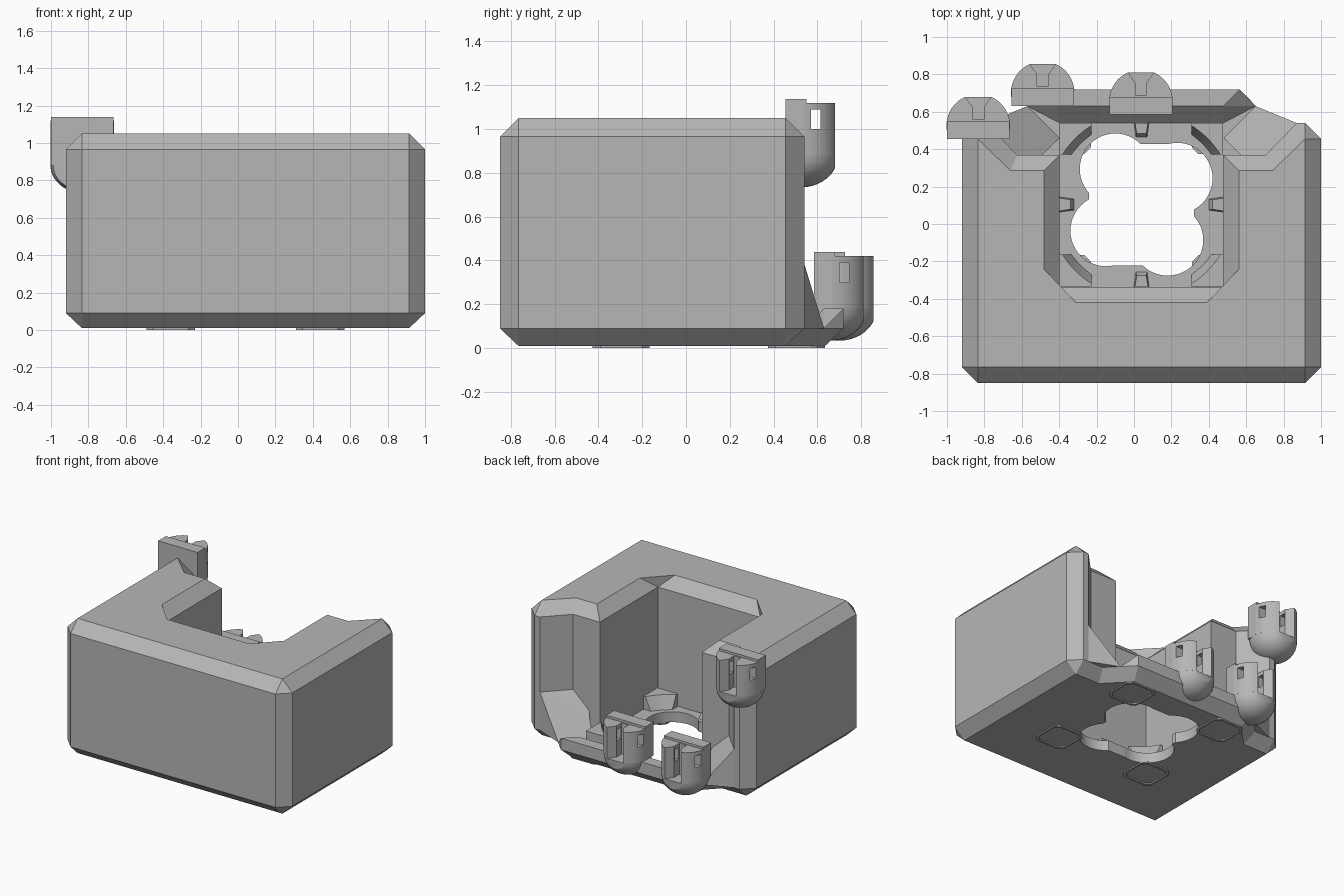
import bpy, bmesh
from math import sin, cos, pi, radians, atan2
from mathutils import Matrix, Vector

if "Cube" in bpy.data.objects:
    bpy.data.objects.remove(bpy.data.objects["Cube"])

GREY = (0.47, 0.47, 0.47, 1)
grey = bpy.data.materials.new("plain grey")
grey.use_nodes = True
grey.diffuse_color = GREY
grey.node_tree.nodes["Principled BSDF"].inputs["Base Color"].default_value = GREY

CX, CY = 0.04, 0.104      # middle of the pocket
FLOOR, CH = 0.09, 0.085   # floor height, chamfer size


def finish(name, bm):
    bmesh.ops.remove_doubles(bm, verts=bm.verts, dist=1e-4)
    bmesh.ops.recalc_face_normals(bm, faces=bm.faces)
    mesh = bpy.data.meshes.new(name)
    bm.to_mesh(mesh)
    bm.free()
    mesh.materials.append(grey)
    ob = bpy.data.objects.new(name, mesh)
    bpy.context.collection.objects.link(ob)
    return ob


def mirrored(half):
    return half + [(-x, y) for x, y in reversed(half)]


def loft(name, rings, at=(CX, 0)):
    """Closed solid through (outline, height) rings of equal length."""
    bm = bmesh.new()
    loops = [[bm.verts.new((x + at[0], y + at[1], z)) for x, y in pts] for pts, z in rings]
    n = len(loops[0])
    for a, b in zip(loops, loops[1:]):
        for i in range(n):
            j = (i + 1) % n
            bm.faces.new((a[i], a[j], b[j], b[i]))
    bm.faces.new(loops[0])
    bm.faces.new(loops[-1])
    return finish(name, bm)


def hull(name, points, at=(CX, 0, 0)):
    bm = bmesh.new()
    for p in points:
        bm.verts.new(Vector(p) + Vector(at))
    res = bmesh.ops.convex_hull(bm, input=bm.verts)
    bmesh.ops.delete(bm, geom=list({g for g in res["geom_interior"] if isinstance(g, bmesh.types.BMVert)}),
                     context='VERTS')
    bmesh.ops.dissolve_limit(bm, angle_limit=0.01, verts=bm.verts, edges=bm.edges)
    return finish(name, bm)


def box(name, x, y, z, at=(CX, 0, 0)):
    return hull(name, [(a, b, c) for a in x for b in y for c in z], at)


def cut(ob, cutters):
    """Subtract the cutters, then remove them."""
    for c in cutters:
        c.hide_render = True
        mod = ob.modifiers.new("cut", 'BOOLEAN')
        mod.operation, mod.solver, mod.object = 'DIFFERENCE', 'EXACT', c
    deps = bpy.context.evaluated_depsgraph_get()
    mesh = bpy.data.meshes.new_from_object(ob.evaluated_get(deps))
    ob.modifiers.clear()
    ob.data = mesh
    for c in cutters:
        bpy.data.objects.remove(c)


# Base slab with chamfered underside
slab_low = [(0.875, -0.765), (0.875, -0.765), (0.875, 0.455), (0.875, 0.455), (0.665, 0.455), (0.49, 0.635)]
slab_top = [(0.875, -0.85), (0.96, -0.765), (0.96, 0.455), (0.875, 0.54), (0.70, 0.54), (0.525, 0.72)]
slab = loft("base_slab", [(mirrored(slab_low), 0.01), (mirrored(slab_top), FLOOR)])

# Four-lobed opening through the slab
cutters = [box("opening_cutter", (-0.28, 0.28), (-0.2, 0.2), (-0.1, 0.3), (CX, CY, 0)),
           box("opening_cutter", (-0.14, 0.19), (0, 0.325), (-0.1, 0.3), (CX, CY, 0)),
           box("opening_cutter", (-0.19, 0.14), (-0.325, 0), (-0.1, 0.3), (CX, CY, 0))]
for k in range(4):
    c = Matrix.Rotation(k * pi / 2, 2) @ Vector((-0.14, 0.19))
    circle = [(c.x + 0.19 * cos(t * pi / 24), c.y + 0.19 * sin(t * pi / 24)) for t in range(48)]
    cutters.append(loft("lobe_cutter", [(circle, -0.1), (circle, 0.3)], (CX, CY)))
cut(slab, cutters)

# U-shaped wall around the pocket, chamfered at the top
wall = [(0.875, -0.85), (0.96, -0.765), (0.96, 0.455), (0.875, 0.54), (0.83, 0.54),
        (0.665, 0.37), (0.437, 0.37), (0.437, -0.34), (0.437, -0.34)]
wall_top = [(0.875, -0.765), (0.875, -0.765), (0.875, 0.455), (0.875, 0.455), (0.875, 0.455),
            (0.70, 0.285), (0.522, 0.285), (0.522, -0.24), (0.35, -0.42)]
loft("u_wall", [(mirrored(wall), FLOOR), (mirrored(wall), 1.05 - CH), (mirrored(wall_top), 1.05)])

# Rear rim of the floor
rim = [(0.525, 0.72, FLOOR), (0.61, 0.63, FLOOR), (0.437, 0.54, FLOOR),
       (0.525, 0.72, 0.18), (0.437, 0.63, 0.18)]
hull("rear_rim", [(s * x, y, z) for x, y, z in rim for s in (-1, 1)])

# Ramps from the arm ends down to the floor
ramp = [(0.61, 0.63, 0), (0.44, 0.46, 0), (0.70, 0.54, 0.17), (0.53, 0.37, 0.17),
        (0.83, 0.54, 0.295), (0.665, 0.37, 0.295)]
for side, s in (("left", 1), ("right", -1)):
    hull(side + "_ramp", [(s * x, y, FLOOR + h * f) for x, y, h in ramp for f in (0, 1)])


def bracket_outline(radius, edge):
    a = atan2(edge, (radius ** 2 - edge ** 2) ** 0.5)
    arc = [a + (pi / 2 - 2 * a) * i / 8 for i in range(9)]
    return [(0.437, 0.437), (0.437, edge)] + [(radius * cos(t), radius * sin(t)) for t in arc] + [(edge, 0.437)]


# Corner brackets, side tabs and underside frames, four of each
for k in range(4):
    turn = Matrix.Rotation(k * pi / 2, 2)

    def spin(pts):
        return [tuple(turn @ Vector(p)) for p in pts]

    loft(f"corner_bracket_{k + 1}", [(spin(bracket_outline(0.46, 0.267)), FLOOR),
                                     (spin(bracket_outline(0.50, 0.267)), 0.19)], (CX, CY))
    loft(f"side_tab_{k + 1}", [(spin([(0.437, -0.04), (0.437, 0.04), (0.36, 0.03), (0.36, -0.03)]), FLOOR),
                               (spin([(0.437, -0.035), (0.437, 0.035), (0.38, 0.025), (0.38, -0.025)]), 0.13)],
         (CX, CY))

    # Thin rounded square frame
    bm = bmesh.new()
    centre = spin([(0.4, 0.4)])[0]
    rings = []
    for r, z in ((0.13, 0.0101), (0.13, 0.001), (0.115, 0.001), (0.115, 0.0101)):
        i = r - 0.035
        shape = [(r, -i), (r, i), (i, r), (-i, r), (-r, i), (-r, -i), (-i, -r), (i, -r)]
        rings.append([bm.verts.new((CX + centre[0] + x, CY + centre[1] + y, z)) for x, y in shape])
    for a, b in zip(rings, rings[1:]):
        for i in range(8):
            j = (i + 1) % 8
            bm.faces.new((a[i], a[j], b[j], b[i]))
    finish(f"underside_frame_{k + 1}", bm)


def clip(name, x, y, z):
    """Back plate, grooved half-round holder and domed foot."""
    box(name + "_plate", (-0.168, 0.168), (0, 0.095), (z, z + 0.258), (x, y, 0))
    arc = [radians(7 + 59 * i / 10) for i in range(11)]
    half = [(0.17, 0.085)] + [(0.17 * cos(t), 0.07 + 0.17 * sin(t)) for t in arc]
    half += [(0.03, 0.17), (0.03, 0.105)]
    holder = loft(name + "_holder", [(mirrored(half), z), (mirrored(half), z + 0.24)], (x, y))
    cut(holder, [box("window_cutter", (-0.3, 0.3), (0.115, 0.16), (z + 0.12, z + 0.21), (x, y, 0))])
    bm = bmesh.new()
    bmesh.ops.create_uvsphere(bm, u_segments=40, v_segments=20, radius=0.17,
                              matrix=Matrix.Translation((x, y + 0.07, z)) @ Matrix.Diagonal((1, 1, 0.86, 1)))
    for co, no in (((x, y, z), (0, 0, 1)), ((x, y, z), (0, -1, 0)), ((x, y + 0.225, z), (0, 1, 0))):
        bmesh.ops.bisect_plane(bm, geom=bm.verts[:] + bm.edges[:] + bm.faces[:], dist=1e-5,
                               plane_co=co, plane_no=no, clear_outer=True)
        bmesh.ops.holes_fill(bm, edges=[e for e in bm.edges if e.is_boundary], sides=0)
    foot = finish(name + "_foot", bm)
    for ob in (holder, foot):
        bpy.ops.object.select_all(action='DESELECT')
        ob.select_set(True)
        bpy.context.view_layer.objects.active = ob
        bpy.ops.object.shade_smooth_by_angle(angle=radians(25))


clip("upper_clip", -0.833, 0.455, 0.88)
clip("lower_side_clip", -0.488, 0.63, 0.18)
clip("lower_middle_clip", 0.037, 0.585, 0.18)
